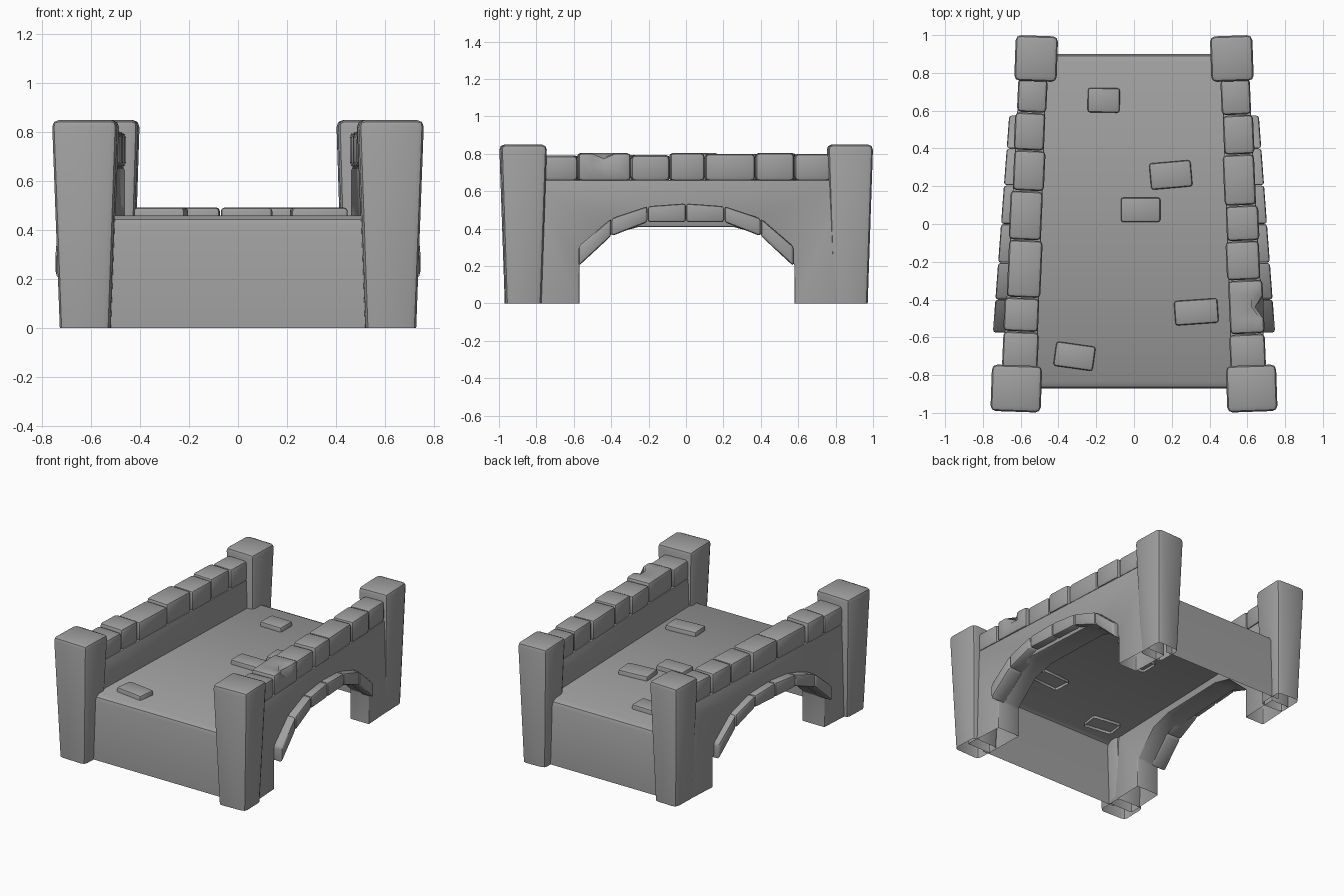
import bpy, bmesh, math
from mathutils import Vector, Matrix

if "Cube" in bpy.data.objects:
    bpy.data.objects.remove(bpy.data.objects["Cube"])

stone = bpy.data.materials.new("dark_stone")
stone.diffuse_color = (.35, .35, .35, 1)
stone.use_nodes = True
stone.node_tree.nodes["Principled BSDF"].inputs["Base Color"].default_value = stone.diffuse_color


def outer(y):          # outer wall face, bridge narrows toward the back
    return 0.657 - 0.057 * y


def inner(y):          # inner wall face
    return 0.485 - 0.033 * y


def finish(name, bm, bevel, open_bottom=False):
    bmesh.ops.recalc_face_normals(bm, faces=bm.faces)
    if open_bottom:
        low = min(v.co.z for v in bm.verts)
        floor = [f for f in bm.faces if all(v.co.z < low + 1e-4 for v in f.verts)]
        bmesh.ops.delete(bm, geom=floor, context='FACES')
    mesh = bpy.data.meshes.new(name)
    bm.to_mesh(mesh)
    bm.free()
    mesh.materials.append(stone)
    ob = bpy.data.objects.new(name, mesh)
    bpy.context.collection.objects.link(ob)
    bpy.ops.object.select_all(action='DESELECT')
    ob.select_set(True)
    bpy.context.view_layer.objects.active = ob
    if bevel:
        mod = ob.modifiers.new("bevel", 'BEVEL')
        mod.width, mod.segments = bevel, 2
        mod.limit_method, mod.angle_limit = 'ANGLE', math.radians(35)
        bpy.ops.object.modifier_apply(modifier="bevel")
    bpy.ops.object.shade_smooth_by_angle(angle=math.radians(40))
    return ob


def prism(name, profile, near, far, side, bevel, open_bottom=False):
    """Extrude a (y, z) profile across x between two x-functions of y."""
    bm = bmesh.new()
    a = [bm.verts.new((side * near(y), y, z)) for y, z in profile]
    b = [bm.verts.new((side * far(y), y, z)) for y, z in profile]
    bm.faces.new(a)
    bm.faces.new(b[::-1])
    n = len(profile)
    for i in range(n):
        j = (i + 1) % n
        bm.faces.new((a[i], a[j], b[j], b[i]))
    return finish(name, bm, bevel, open_bottom)


def block(name, x, y, z0, z1, sx, sy, rot, bevel, taper=1.0, side=1,
          open_bottom=False, chipped=False):
    """Box whose bottom is scaled by taper, turned about z."""
    bm = bmesh.new()
    bmesh.ops.create_cube(bm, size=1)
    for v in bm.verts:
        k = taper if v.co.z < 0 else 1
        v.co = Vector((v.co.x * sx * k, v.co.y * sy * k, z1 if v.co.z > 0 else z0))
    bmesh.ops.rotate(bm, verts=bm.verts, matrix=Matrix.Rotation(math.radians(rot), 3, 'Z'))
    bmesh.ops.translate(bm, verts=bm.verts, vec=(x, y, 0))
    ob = finish(name, bm, bevel, open_bottom)
    if chipped:        # push a small dent into the top outer edge
        bm = bmesh.new()
        bm.from_mesh(ob.data)
        for axis, pos in ((1, y - .06), (1, y), (1, y + .06), (2, z1 - .07), (0, x + .03)):
            co, no = Vector((0, 0, 0)), Vector((0, 0, 0))
            co[axis], no[axis] = pos, 1
            bmesh.ops.bisect_plane(bm, geom=bm.verts[:] + bm.edges[:] + bm.faces[:],
                                   plane_co=co, plane_no=no)
        for v in bm.verts:
            if abs(v.co.y - y) < .01 and v.co.x > x + .06 and v.co.z > z1 - .05:
                v.co += Vector((-.04, 0, -.025))
        bm.to_mesh(ob.data)
        bm.free()
    if side < 0:       # mirror to the left
        ob.data.transform(Matrix.Scale(-1, 4, (1, 0, 0)))
        ob.data.flip_normals()
    return ob


# Road deck: open sheet rolled down at both ends
bm = bmesh.new()
rows = [[bm.verts.new((s * (.523 - .045 * y), y, z)) for s in (-1, 1)]
        for y, z in ((-.872, 0), (-.872, .42), (-.864, .443), (-.835, .46),
                     (.855, .46), (.89, .443), (.9, .42), (.9, 0))]
for p, q in zip(rows, rows[1:]):
    bm.faces.new((p[0], p[1], q[1], q[0]))
finish("road_deck", bm, 0)

# Loose paving stones
for x, y, sx, sy, rot in ((-.16, .655, .17, .13, -1), (.195, .26, .22, .14, 5),
                          (.035, .075, .21, .13, 0), (.33, -.465, .23, .13, 4),
                          (-.315, -.7, .21, .13, -8)):
    block("paving_stone", x, y, .44, .492, sx, sy, rot, .014, open_bottom=True)

half_arch = [(.575, .20), (.40, .36), (.205, .435), (0, .435)]
half_crown = [(.575, .305), (.40, .455), (.205, .52), (0, .535)]
full = lambda pts: [(-y, z) for y, z in pts] + pts[-2::-1]
under, over = full(half_arch), full(half_crown)

wall_profile = [(-.86, 0), (-.57, 0), (-.57, .21), (-.4, .37), (-.25, .41),
                (.25, .41), (.4, .37), (.58, .21), (.58, 0), (.86, 0),
                (.86, .66), (-.86, .66)]

# Capping stone joints and top heights
joints = {1: (-.77, -.582, -.297, -.09, .098, .368, .577, .77),
          -1: (-.77, -.57, -.39, -.085, .175, .39, .59, .77)}
tops = (.79, .805, .793, .805, .80, .805, .80)
shift = (0, .004, -.003, .004, -.003, .004, -.002)

for side, label in ((1, "right"), (-1, "left")):
    # Side wall with arched opening
    prism(label + "_wall", wall_profile, lambda y: inner(y) + .005,
          lambda y: outer(y) - .005, side, .008, open_bottom=True)

    # Raised arch stones
    for i in range(len(under) - 1):
        g = .001
        quad = [(under[i][0] + g, under[i][1]), (under[i + 1][0] - g, under[i + 1][1]),
                (over[i + 1][0] - g, over[i + 1][1]), (over[i][0] + g, over[i][1])]
        prism(label + "_arch_stone", quad, lambda y: outer(y) - .06,
              lambda y: .704 - .075 * y, side, .014)

    # Capping stones
    cuts = joints[side]
    for i, top in enumerate(tops):
        y0, y1 = cuts[i], cuts[i + 1]
        y = (y0 + y1) / 2
        block(label + "_cap_stone", (inner(y) + outer(y)) / 2 + shift[i], y, .655, top,
              outer(y) - inner(y), y1 - y0 - .003, 2.5, .022, side=side,
              chipped=(i == 1 and side == 1))

    # Tapered corner pillars
    block(label + "_front_pillar", .623, -.871, 0, .85, .268, .248, 2, .028,
          taper=.77, side=side, open_bottom=True)
    block(label + "_back_pillar", .518, .876, 0, .85, .226, .243, 2, .028,
          taper=.77, side=side, open_bottom=True)
